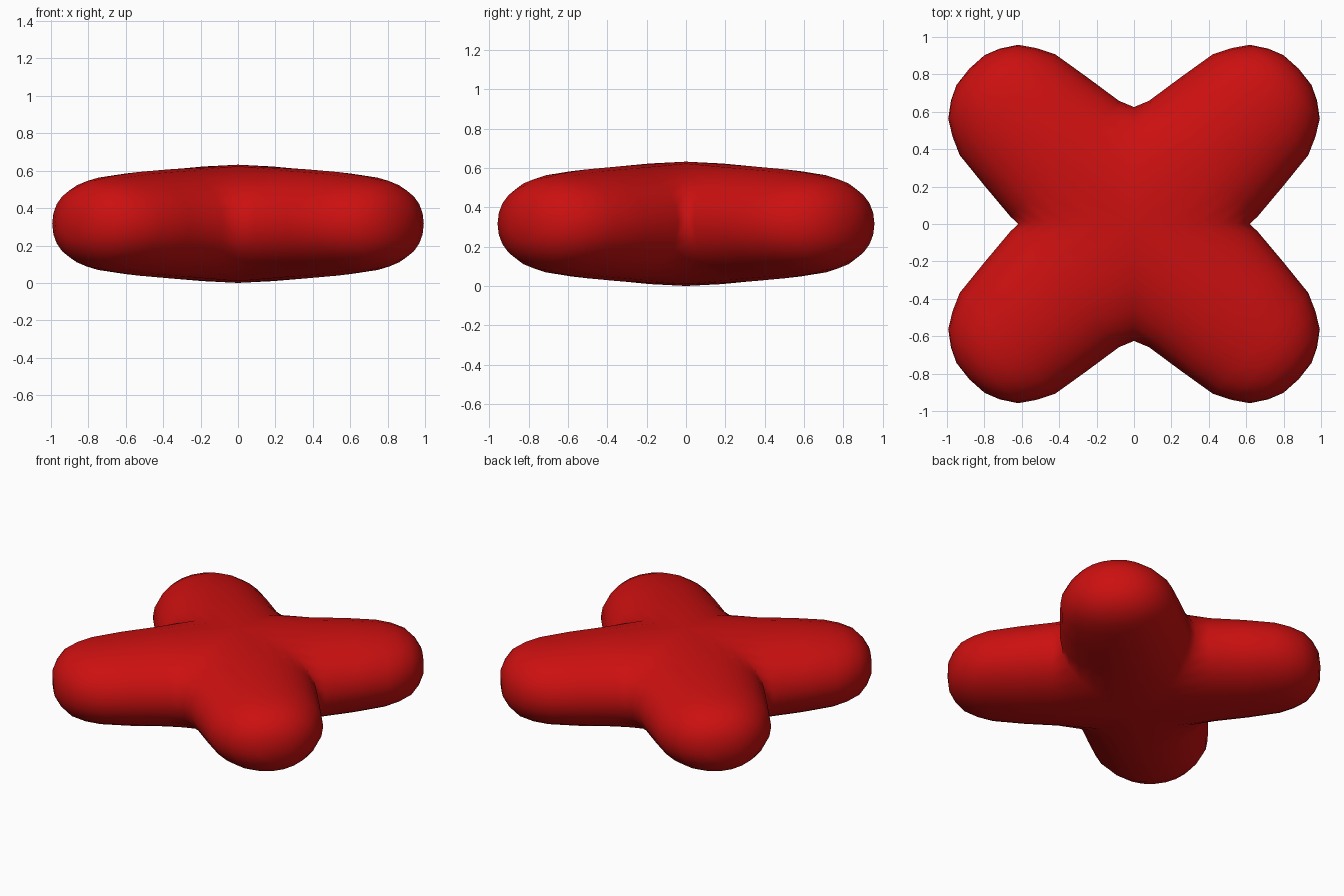
import bpy, bmesh, math
from mathutils import Vector

if "Cube" in bpy.data.objects:
    bpy.data.objects.remove(bpy.data.objects["Cube"])

SEG = 24
MID_Z = 0.316

red = bpy.data.materials.new("red")
red.diffuse_color = (0.6, 0.005, 0.005, 1)
red.use_nodes = True
red.node_tree.nodes["Principled BSDF"].inputs["Base Color"].default_value = red.diffuse_color


def sec(i, n):
    """Unit superellipse point: (lateral, vertical)."""
    a = 2 * math.pi * i / SEG
    c, s = math.cos(a), math.sin(a)
    if abs(c) < 1e-6:
        c = 0.0
    if abs(s) < 1e-6:
        s = 0.0
    return (math.copysign(abs(c) ** (2 / n), c),
            math.copysign(abs(s) ** (2 / n), s))


# One arm pointing to +x +y, mirrored into four
bm = bmesh.new()
along = Vector((0.728, 0.686, 0))
side = Vector((-0.686, 0.728, 0))
rings = []

# Root ring lies on the two mirror planes, forming the creases between arms
root = []
for i in range(SEG):
    l, v = sec(i, 2.25)
    z = MID_Z + 0.316 * v
    root.append(bm.verts.new((0, 0.625 * l, z) if l >= 0 else (-0.618 * l, 0, z)))
rings.append(root)

# Rings out to the rounded tip: distance, half width, half height
for t, w, h in [(0.51, 0.424, 0.291), (0.73, 0.398, 0.277), (0.93, 0.371, 0.255),
                (1.025, 0.326, 0.236), (1.108, 0.272, 0.203),
                (1.165, 0.190, 0.150), (1.200, 0.110, 0.090)]:
    ring = []
    for i in range(SEG):
        l, v = sec(i, 2.1)
        p = along * t + side * (w * l)
        ring.append(bm.verts.new((p.x, p.y, MID_Z + h * v)))
    rings.append(ring)

for a, b in zip(rings, rings[1:]):
    for i in range(SEG):
        j = (i + 1) % SEG
        bm.faces.new((a[i], a[j], b[j], b[i]))
tip = along * 1.21
tip_v = bm.verts.new((tip.x, tip.y, MID_Z))
for i in range(SEG):
    bm.faces.new((rings[-1][i], rings[-1][(i + 1) % SEG], tip_v))

# Mirror across x, then y, and weld the seams
for axis in (0, 1):
    dup = bmesh.ops.duplicate(bm, geom=bm.verts[:] + bm.edges[:] + bm.faces[:])["geom"]
    for v in dup:
        if isinstance(v, bmesh.types.BMVert):
            v.co[axis] *= -1
    bmesh.ops.reverse_faces(bm, faces=[f for f in dup if isinstance(f, bmesh.types.BMFace)])
    bmesh.ops.remove_doubles(bm, verts=bm.verts[:], dist=0.0005)
bmesh.ops.recalc_face_normals(bm, faces=bm.faces[:])
for f in bm.faces:
    f.smooth = True

mesh = bpy.data.meshes.new("cross_body")
bm.to_mesh(mesh)
bm.free()
mesh.materials.append(red)
body = bpy.data.objects.new("cross_body", mesh)
bpy.context.collection.objects.link(body)
